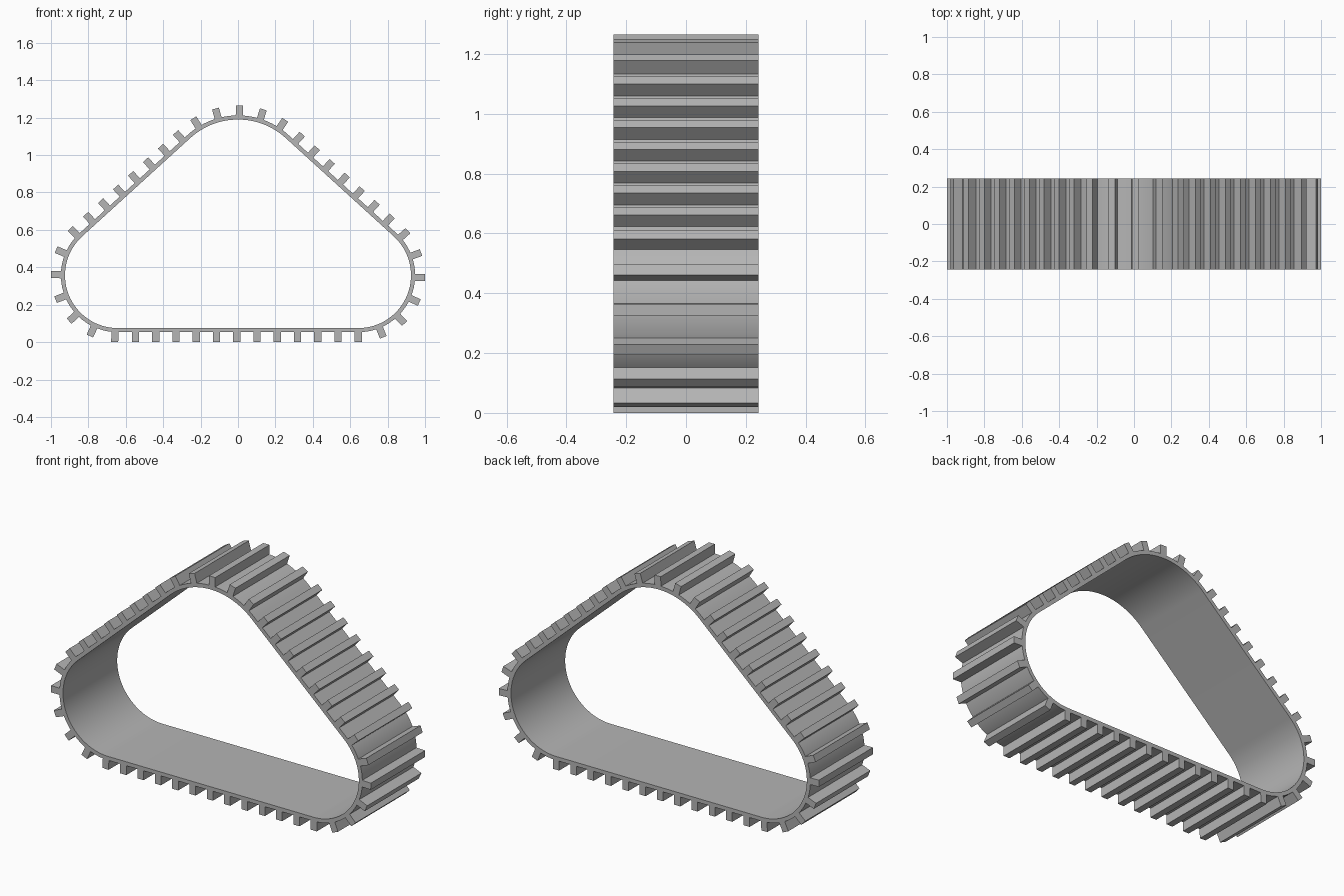
import bpy, bmesh, math
from mathutils import Vector

cube = bpy.data.objects.get("Cube")
if cube:
    bpy.data.objects.remove(cube, do_unlink=True)

HALF_WIDTH = 0.242
THICK = 0.022          # band thickness
CLEAT_TOP = 0.075      # cleat tip height above the inner surface
CLEAT_HALF = 0.019
CLEATS = 44

# Guide wheels the belt wraps around: centre and inner radius, anticlockwise
WHEELS = [(Vector((0.643, 0.357)), 0.282),
          (Vector((0.0, 0.812)), 0.378),
          (Vector((-0.643, 0.357)), 0.282)]

rubber = bpy.data.materials.new("grey rubber")
rubber.use_nodes = True
GREY = (0.46, 0.46, 0.46, 1)
rubber.diffuse_color = GREY
rubber.node_tree.nodes["Principled BSDF"].inputs["Base Color"].default_value = GREY


def tangent_angle(a, b):
    """Normal angle of the outer tangent line running from wheel a to wheel b."""
    d = b[0] - a[0]
    return math.atan2(d.y, d.x) - math.acos((a[1] - b[1]) / d.length)


def direction(angle):
    return Vector((math.cos(angle), math.sin(angle)))


# Arc span on each wheel, between the two straight runs that touch it
arcs = []
for i, wheel in enumerate(WHEELS):
    start = tangent_angle(WHEELS[i - 1], wheel)
    end = tangent_angle(wheel, WHEELS[(i + 1) % 3])
    arcs.append((wheel[0], wheel[1], start, (end - start) % math.tau))


def loop_samples(steps=32):
    """Inner-surface points with their outward normals."""
    out = []
    for centre, radius, start, sweep in arcs:
        for k in range(steps + 1):
            n = direction(start + sweep * k / steps)
            out.append((centre + n * radius, n))
    return out


def point_at(s):
    """Point and normal at arc length s along the inner surface."""
    for i, (centre, radius, start, sweep) in enumerate(arcs):
        if s <= radius * sweep:
            n = direction(start + s / radius)
            return centre + n * radius, n
        s -= radius * sweep
        n = direction(start + sweep)
        p = centre + n * radius
        nxt = arcs[(i + 1) % 3]
        q = nxt[0] + direction(nxt[2]) * nxt[1]
        if s <= (q - p).length:
            return p + (q - p).normalized() * s, n
        s -= (q - p).length
    return point_at(0)


def at(p, y):
    return (p.x, y, p.y)


def finish(bm, name):
    bmesh.ops.recalc_face_normals(bm, faces=bm.faces)
    mesh = bpy.data.meshes.new(name)
    bm.to_mesh(mesh)
    bm.free()
    mesh.materials.append(rubber)
    obj = bpy.data.objects.new(name, mesh)
    bpy.context.collection.objects.link(obj)
    return obj


# Belt: a rectangular section swept around the loop
samples = loop_samples()
bm = bmesh.new()
rings = []
for p, n in samples:
    q = p + n * THICK
    rings.append([bm.verts.new(at(v, y)) for v, y in
                  ((p, -HALF_WIDTH), (q, -HALF_WIDTH), (q, HALF_WIDTH), (p, HALF_WIDTH))])
for i, ring in enumerate(rings):
    prev = rings[i - 1]
    for k in range(4):
        j = (k + 1) % 4
        bm.faces.new((prev[k], prev[j], ring[j], ring[k]))
belt = finish(bm, "track_belt")
bpy.ops.object.select_all(action='DESELECT')
belt.select_set(True)
bpy.context.view_layer.objects.active = belt
bpy.ops.object.shade_smooth_by_angle(angle=math.radians(30))

# Cleats: full-width bars standing on the belt at an even pitch
total = sum(r * sweep for c, r, a, sweep in arcs)
for i in range(3):
    c, r, a, sweep = arcs[i]
    c2, r2, a2, sweep2 = arcs[(i + 1) % 3]
    total += (c2 + direction(a2) * r2 - c - direction(a + sweep) * r).length

bm = bmesh.new()
for i in range(CLEATS):
    p, n = point_at(total * i / CLEATS)
    side = Vector((-n.y, n.x)) * CLEAT_HALF
    low, high = p + n * (THICK - 0.004), p + n * CLEAT_TOP
    section = (low - side, high - side, high + side, low + side)
    front = [bm.verts.new(at(v, -HALF_WIDTH)) for v in section]
    back = [bm.verts.new(at(v, HALF_WIDTH)) for v in section]
    bm.faces.new(front)
    bm.faces.new(back[::-1])
    for k in range(4):
        j = (k + 1) % 4
        bm.faces.new((front[k], front[j], back[j], back[k]))
finish(bm, "tread_cleats")
